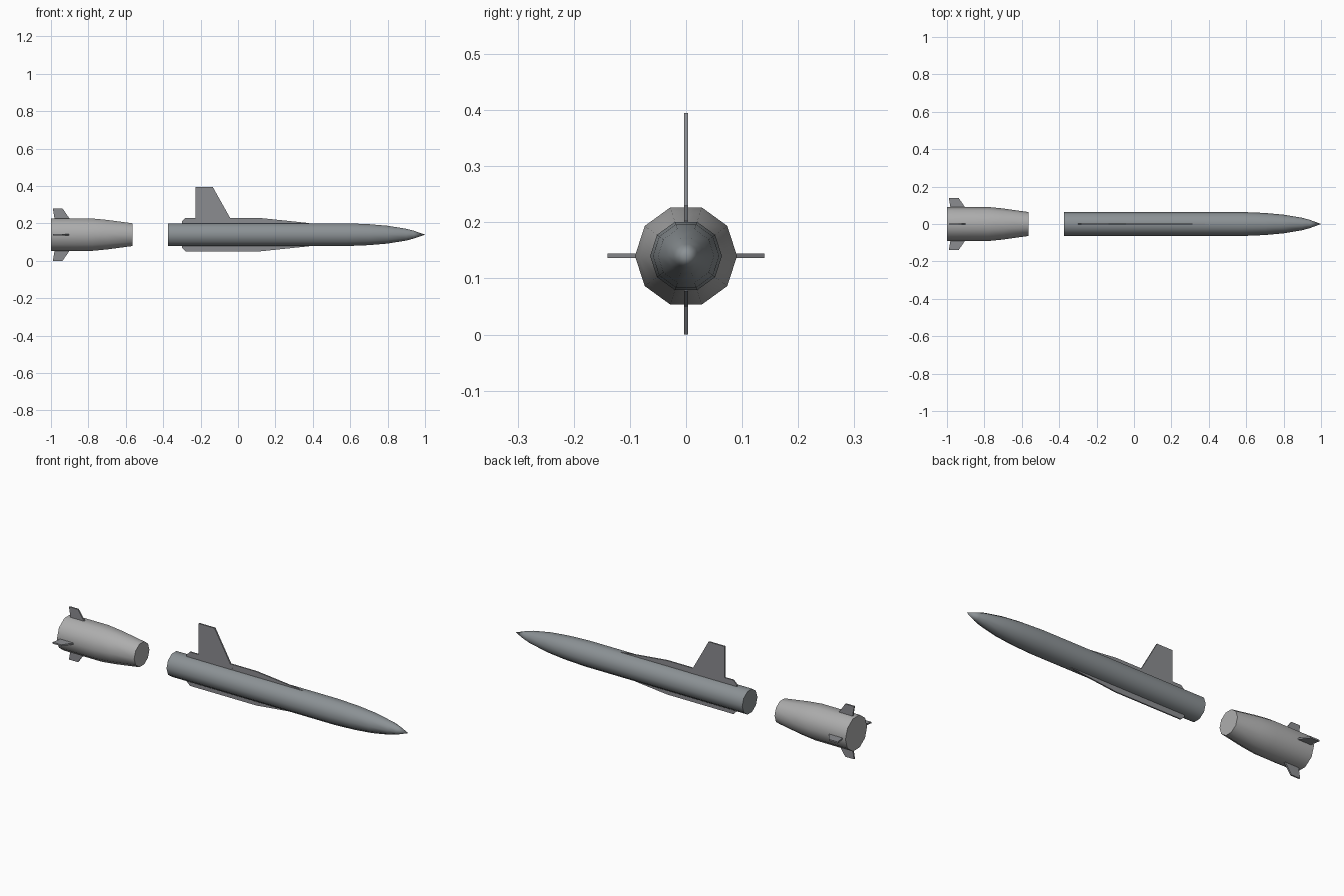
import bpy
import bmesh
from math import pi, cos, sin, radians
from mathutils import Matrix, Vector

cube = bpy.data.objects.get("Cube")
if cube:
    bpy.data.objects.remove(cube, do_unlink=True)

AXIS_Z = 0.14
SIDES = 10


def material(name, rgb):
    mat = bpy.data.materials.new(name)
    mat.use_nodes = True
    mat.diffuse_color = (*rgb, 1)
    mat.node_tree.nodes["Principled BSDF"].inputs["Base Color"].default_value = (*rgb, 1)
    return mat


blue_grey = material("blue grey", (0.26, 0.285, 0.30))
light_grey = material("light grey", (0.42, 0.42, 0.42))
fin_grey = material("fin grey", (0.26, 0.265, 0.28))


def finish(name, bm, mat, smooth=False):
    bmesh.ops.recalc_face_normals(bm, faces=bm.faces)
    mesh = bpy.data.meshes.new(name)
    bm.to_mesh(mesh)
    bm.free()
    mesh.materials.append(mat)
    obj = bpy.data.objects.new(name, mesh)
    obj.location.z = AXIS_Z
    bpy.context.collection.objects.link(obj)
    if smooth:
        bpy.ops.object.select_all(action='DESELECT')
        obj.select_set(True)
        bpy.context.view_layer.objects.active = obj
        bpy.ops.object.shade_smooth_by_angle(angle=radians(45))
    return obj


def turned_body(name, profile, mat):
    """Ten-sided body along x from (x, radius) stations; radius 0 is a point."""
    bm = bmesh.new()
    rings = []
    for x, r in profile:
        if r == 0:
            rings.append([bm.verts.new((x, 0, 0))] * SIDES)
        else:
            rings.append([bm.verts.new((x, r * cos(2 * pi * i / SIDES), r * sin(2 * pi * i / SIDES)))
                          for i in range(SIDES)])
    for a, b in zip(rings, rings[1:]):
        for i in range(SIDES):
            j = (i + 1) % SIDES
            corners = [a[i], a[j], b[j], b[i]]
            bm.faces.new(list(dict.fromkeys(corners)))
    for ring in (rings[0], rings[-1]):
        if len(set(ring)) > 1:
            bm.faces.new(ring)
    return finish(name, bm, mat, smooth=True)


def plate(name, outline, thickness, turn, mat):
    """Flat fin from (x, height) points, turned about the long axis."""
    bm = bmesh.new()
    face = bm.faces.new([bm.verts.new((x, -thickness / 2, h)) for x, h in outline])
    grown = bmesh.ops.extrude_face_region(bm, geom=[face])["geom"]
    moved = [v for v in grown if isinstance(v, bmesh.types.BMVert)]
    bmesh.ops.translate(bm, verts=moved, vec=Vector((0, thickness, 0)))
    bmesh.ops.rotate(bm, verts=bm.verts, matrix=Matrix.Rotation(turn, 3, 'X'))
    return finish(name, bm, mat)


# Main body with pointed nose
turned_body("main_body", [(-0.375, 0.064), (0.58, 0.064), (0.70, 0.059), (0.80, 0.050),
                          (0.90, 0.033), (0.94, 0.022), (1.0, 0)], blue_grey)

# Separate booster stage
turned_body("booster", [(-1.0, 0.091), (-0.78, 0.091), (-0.70, 0.083), (-0.565, 0.064)], light_grey)

# Tall upper fin
plate("upper_fin", [(-0.228, 0.05), (-0.228, 0.255), (-0.135, 0.255), (-0.03, 0.068), (-0.03, 0.05)],
      0.008, 0, fin_grey)

# Long strakes above and below the body
strake = [(-0.30, 0.05), (-0.30, 0.07), (-0.28, 0.09), (0.11, 0.09), (0.38, 0.062), (0.38, 0.05)]
for side, turn in (("upper", 0), ("lower", pi)):
    plate(side + "_strake", strake, 0.007, turn, fin_grey)

# Four swept booster fins
fin = [(-0.98, 0.08), (-0.99, 0.14), (-0.938, 0.14), (-0.90, 0.085), (-0.90, 0.08)]
for i, side in enumerate(("top", "right", "bottom", "left")):
    plate("booster_fin_" + side, fin, 0.008, i * pi / 2, fin_grey)
